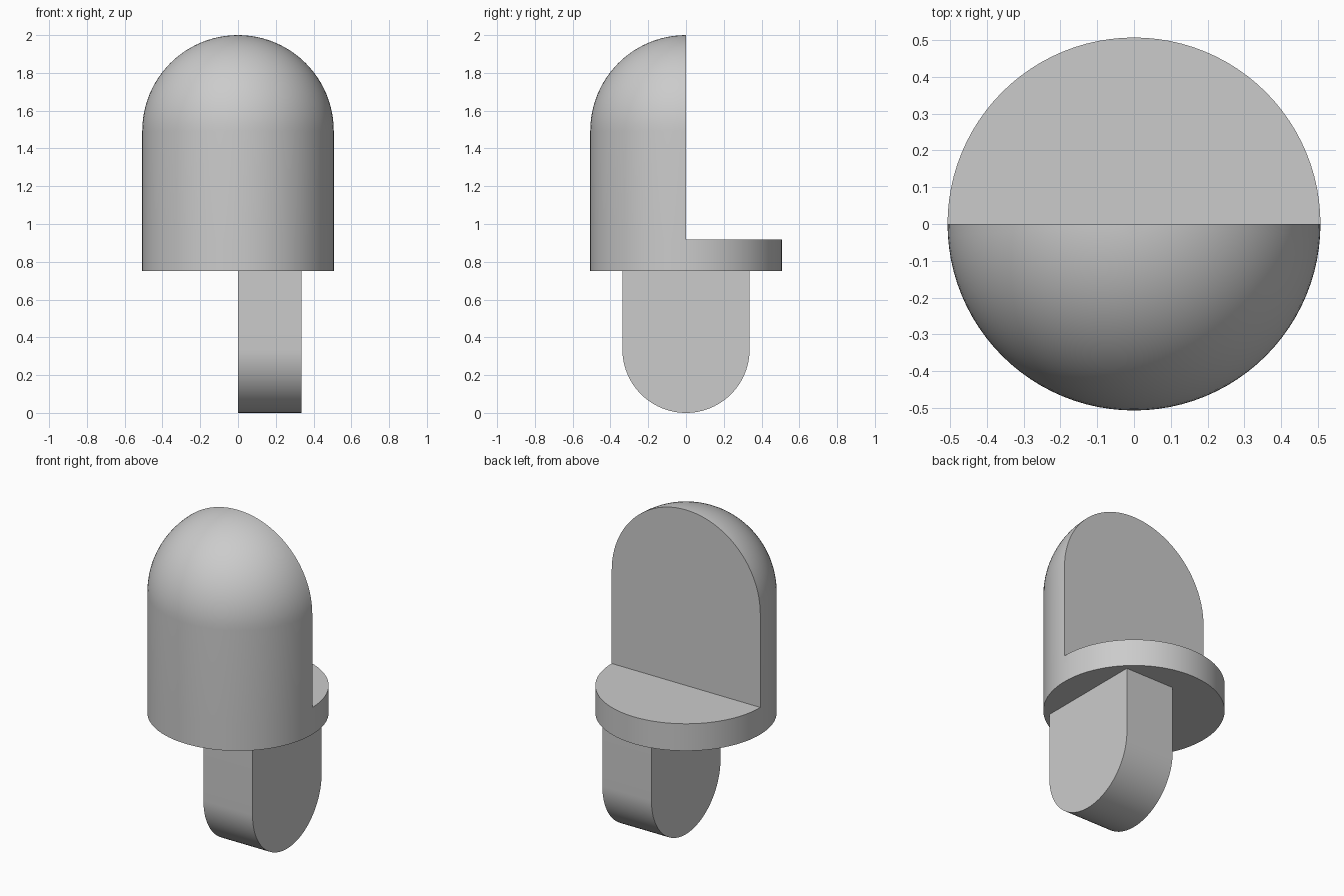
import bpy
import bmesh
from math import pi, sin, cos, radians
from mathutils import Vector

cube = bpy.data.objects.get("Cube")
if cube:
    bpy.data.objects.remove(cube, do_unlink=True)

R = 0.507            # body radius
BASE, LEDGE, TOP = 0.75, 0.917, 2.0
TAB_R, TAB_X = 0.337, 0.335

grey = bpy.data.materials.new("plain grey")
grey.use_nodes = True
colour = (0.6, 0.6, 0.6, 1)
grey.diffuse_color = colour
grey.node_tree.nodes["Principled BSDF"].inputs["Base Color"].default_value = colour


def finish(bm, name):
    bmesh.ops.recalc_face_normals(bm, faces=bm.faces[:])
    mesh = bpy.data.meshes.new(name)
    bm.to_mesh(mesh)
    bm.free()
    mesh.materials.append(grey)
    obj = bpy.data.objects.new(name, mesh)
    bpy.context.collection.objects.link(obj)
    bpy.ops.object.select_all(action="DESELECT")
    obj.select_set(True)
    bpy.context.view_layer.objects.active = obj
    bpy.ops.object.shade_smooth_by_angle(angle=radians(30))
    return obj


def half_lathe(bm, profile, angle):
    """Turn a radius/height profile half way round z, starting at +x."""
    verts = [bm.verts.new((r, 0, z)) for r, z in profile]
    edges = [bm.edges.new(pair) for pair in zip(verts, verts[1:])]
    bmesh.ops.spin(bm, geom=verts + edges, cent=(0, 0, 0), axis=(0, 0, 1),
                   angle=angle, steps=48)


# Domed front half and low back ledge, joined as one closed body
body = bmesh.new()
dome = [(R * cos(i * pi / 48), TOP - R + R * sin(i * pi / 48)) for i in range(24)]
half_lathe(body, [(0, BASE), (R, BASE), (R, LEDGE)] + dome + [(0, TOP)], -pi)
half_lathe(body, [(0, BASE), (R, BASE), (R, LEDGE), (0, LEDGE)], pi)
bmesh.ops.remove_doubles(body, verts=body.verts[:], dist=0.0001)
# Flat upright back wall
rim = [e for e in body.edges if e.is_boundary]
bmesh.ops.holes_fill(body, edges=rim, sides=0)
finish(body, "domed_body")

# Round-ended tab below, offset to the left
tab = bmesh.new()
outline = [(TAB_R, BASE)]
outline += [(TAB_R * cos(i * pi / 48), TAB_R - TAB_R * sin(i * pi / 48)) for i in range(49)]
outline += [(-TAB_R, BASE)]
face = tab.faces.new([tab.verts.new((0, y, z)) for y, z in outline])
extruded = bmesh.ops.extrude_face_region(tab, geom=[face], use_keep_orig=True)
moved = [g for g in extruded["geom"] if isinstance(g, bmesh.types.BMVert)]
bmesh.ops.translate(tab, verts=moved, vec=Vector((TAB_X, 0, 0)))
finish(tab, "rounded_tab")
